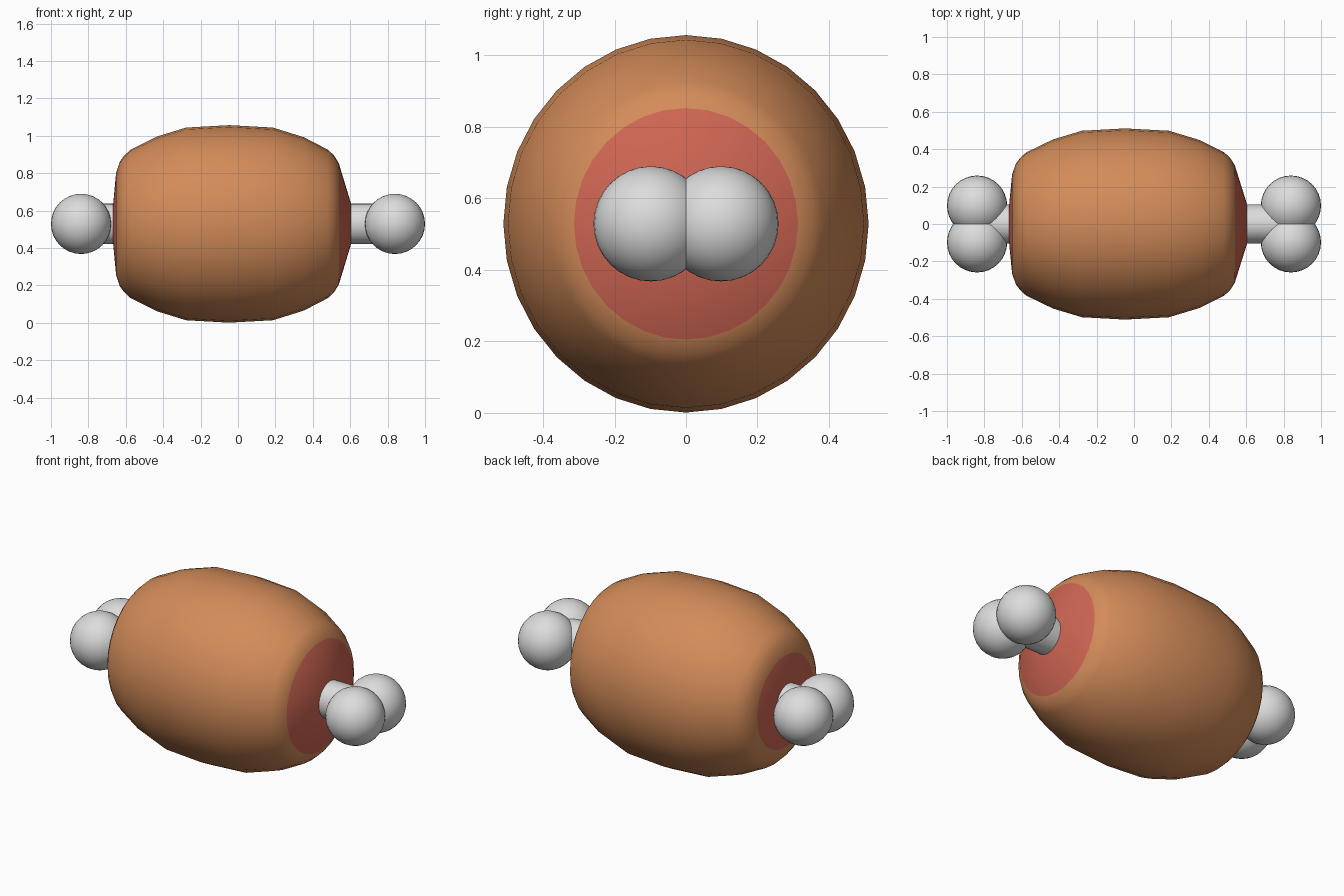
import bpy, bmesh, math

if "Cube" in bpy.data.objects:
    bpy.data.objects.remove(bpy.data.objects["Cube"])

CZ = 0.529      # height of the long axis
SQUASH = 0.968  # width relative to height


def material(name, rgb):
    m = bpy.data.materials.new(name)
    m.diffuse_color = (*rgb, 1)
    m.use_nodes = True
    m.node_tree.nodes["Principled BSDF"].inputs["Base Color"].default_value = m.diffuse_color
    return m


roast = material("roasted_brown", (0.65, 0.26, 0.10))
raw = material("cut_red", (0.62, 0.13, 0.085))
ivory = material("bone_white", (0.72, 0.72, 0.72))


def lathe(name, profile, sides, mats, rule=None, angle=40):
    """Revolve (x, radius) points about the long axis."""
    bm = bmesh.new()
    rings = []
    for x, r in profile:
        ring = []
        for i in range(sides):
            a = 2 * math.pi * i / sides
            ring.append(bm.verts.new((x, r * SQUASH * math.sin(a), CZ + r * math.cos(a))))
        rings.append(ring)
    for k in range(len(rings) - 1):
        for i in range(sides):
            j = (i + 1) % sides
            f = bm.faces.new((rings[k][i], rings[k][j], rings[k + 1][j], rings[k + 1][i]))
            f.material_index = rule(k) if rule else 0
    for ring, k in ((rings[0], 0), (rings[-1], len(rings) - 2)):
        f = bm.faces.new(ring)
        f.material_index = rule(k) if rule else 0
    bmesh.ops.recalc_face_normals(bm, faces=bm.faces)
    me = bpy.data.meshes.new(name)
    bm.to_mesh(me)
    bm.free()
    for m in mats:
        me.materials.append(m)
    ob = bpy.data.objects.new(name, me)
    bpy.context.collection.objects.link(ob)
    bpy.ops.object.select_all(action='DESELECT')
    ob.select_set(True)
    bpy.context.view_layer.objects.active = ob
    bpy.ops.object.shade_smooth_by_angle(angle=math.radians(angle))
    return ob


# Barrel of meat; the first and last bands are the red cut ends
body = [(-0.668, 0.10), (-0.652, 0.272), (-0.632, 0.333), (-0.61, 0.363), (-0.577, 0.395),
        (-0.433, 0.467), (-0.278, 0.515), (-0.048, 0.528), (0.187, 0.515), (0.353, 0.463),
        (0.48, 0.397), (0.513, 0.367), (0.539, 0.324), (0.604, 0.11)]
last = len(body) - 2
lathe("meat", body, 32, [roast, raw], lambda k: 1 if k in (0, last) else 0)

# Bone shaft through the meat
lathe("bone_shaft", [(-0.80, 0.108), (0.80, 0.108)], 32, [ivory])

# Two round knuckles at each end
for sx, end in ((-1, "left"), (1, "right")):
    for sy, side in ((-1, "front"), (1, "back")):
        bpy.ops.mesh.primitive_uv_sphere_add(segments=32, ring_count=16, radius=0.161,
                                             location=(sx * 0.839, sy * 0.098, CZ))
        knob = bpy.context.object
        knob.name = f"{end}_{side}_knuckle"
        knob.data.materials.append(ivory)
        bpy.ops.object.shade_smooth()
